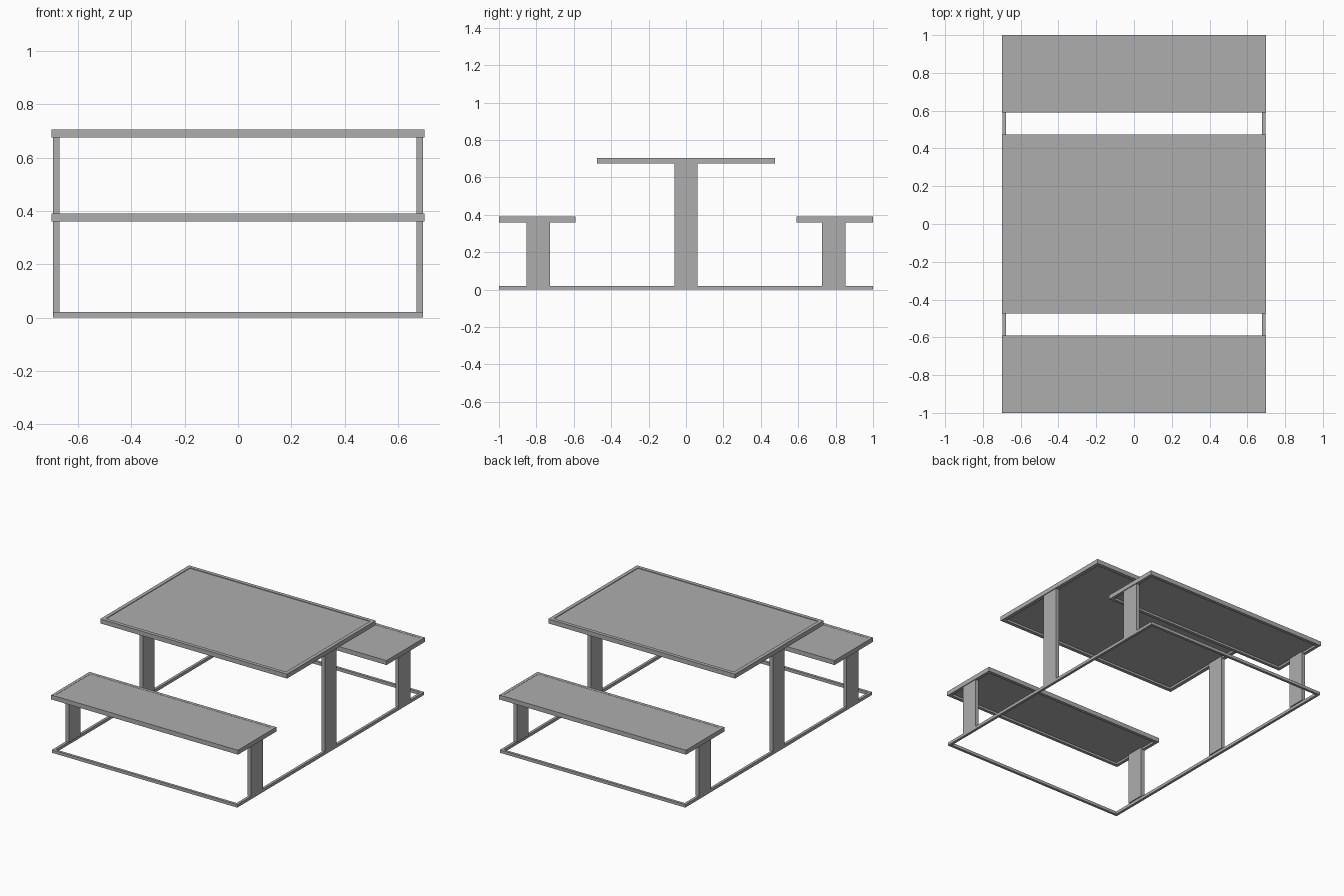
import bpy, bmesh
from mathutils import Vector

if "Cube" in bpy.data.objects:
    bpy.data.objects.remove(bpy.data.objects["Cube"])

metal = bpy.data.materials.new("grey_metal")
metal.use_nodes = True
GREY = (0.42, 0.42, 0.42, 1)
metal.diffuse_color = GREY
metal.node_tree.nodes["Principled BSDF"].inputs["Base Color"].default_value = GREY


def box(bm, lo, hi):
    """Add an axis-aligned box between two corners."""
    lo, hi = Vector(lo), Vector(hi)
    verts = bmesh.ops.create_cube(bm, size=1)["verts"]
    bmesh.ops.scale(bm, vec=hi - lo, verts=verts)
    bmesh.ops.translate(bm, vec=(lo + hi) / 2, verts=verts)


def finish(name, bm):
    bmesh.ops.recalc_face_normals(bm, faces=bm.faces)
    mesh = bpy.data.meshes.new(name)
    bm.to_mesh(mesh)
    bm.free()
    mesh.materials.append(metal)
    obj = bpy.data.objects.new(name, mesh)
    bpy.context.collection.objects.link(obj)
    return obj


def cap(bm, sign):
    bm.normal_update()
    return max(bm.faces, key=lambda f: f.normal.z * sign * f.calc_area())


def framed_panel(name, y0, y1, z0, z1, rim, top_recess):
    """Slab with a rim, a slightly sunk top and a hollow underside."""
    bm = bmesh.new()
    box(bm, (-0.7, y0, z0), (0.7, y1, z1))
    for sign, depth in ((1, top_recess), (-1, 0.014)):
        face = cap(bm, sign)
        bmesh.ops.inset_region(bm, faces=[face], thickness=rim)
        # A second inset gives the recess upright walls
        bmesh.ops.inset_region(bm, faces=[face], thickness=0.0005)
        bmesh.ops.translate(bm, vec=(0, 0, -sign * depth), verts=face.verts)
    return finish(name, bm)


def post(name, side, y, top):
    """Flat upright standing on the ground frame."""
    bm = bmesh.new()
    x0, x1 = sorted((side * 0.67, side * 0.695))
    box(bm, (x0, y - 0.0625, 0.02), (x1, y + 0.0625, top))
    return finish(name, bm)


# Table top and benches
framed_panel("table_top", -0.475, 0.475, 0.675, 0.705, 0.035, 0.004)
framed_panel("front_bench_seat", -1.0, -0.59, 0.36, 0.39, 0.03, 0.001)
framed_panel("back_bench_seat", 0.59, 1.0, 0.36, 0.39, 0.03, 0.001)

# Uprights on both sides
for label, side in (("left", 1), ("right", -1)):
    post(label + "_table_leg", side, 0, 0.69)
    post(label + "_front_bench_leg", side, -0.79, 0.375)
    post(label + "_back_bench_leg", side, 0.79, 0.375)

# Ground frame: a slab cut through by its inset opening
bm = bmesh.new()
box(bm, (-0.695, -1, 0), (0.695, 1, 0.02))
loops = []
for sign in (1, -1):
    face = cap(bm, sign)
    bmesh.ops.inset_region(bm, faces=[face], thickness=0.025)
    loops += list(face.edges)
    bmesh.ops.delete(bm, geom=[face], context="FACES_ONLY")
bmesh.ops.bridge_loops(bm, edges=loops)
finish("ground_frame", bm)
